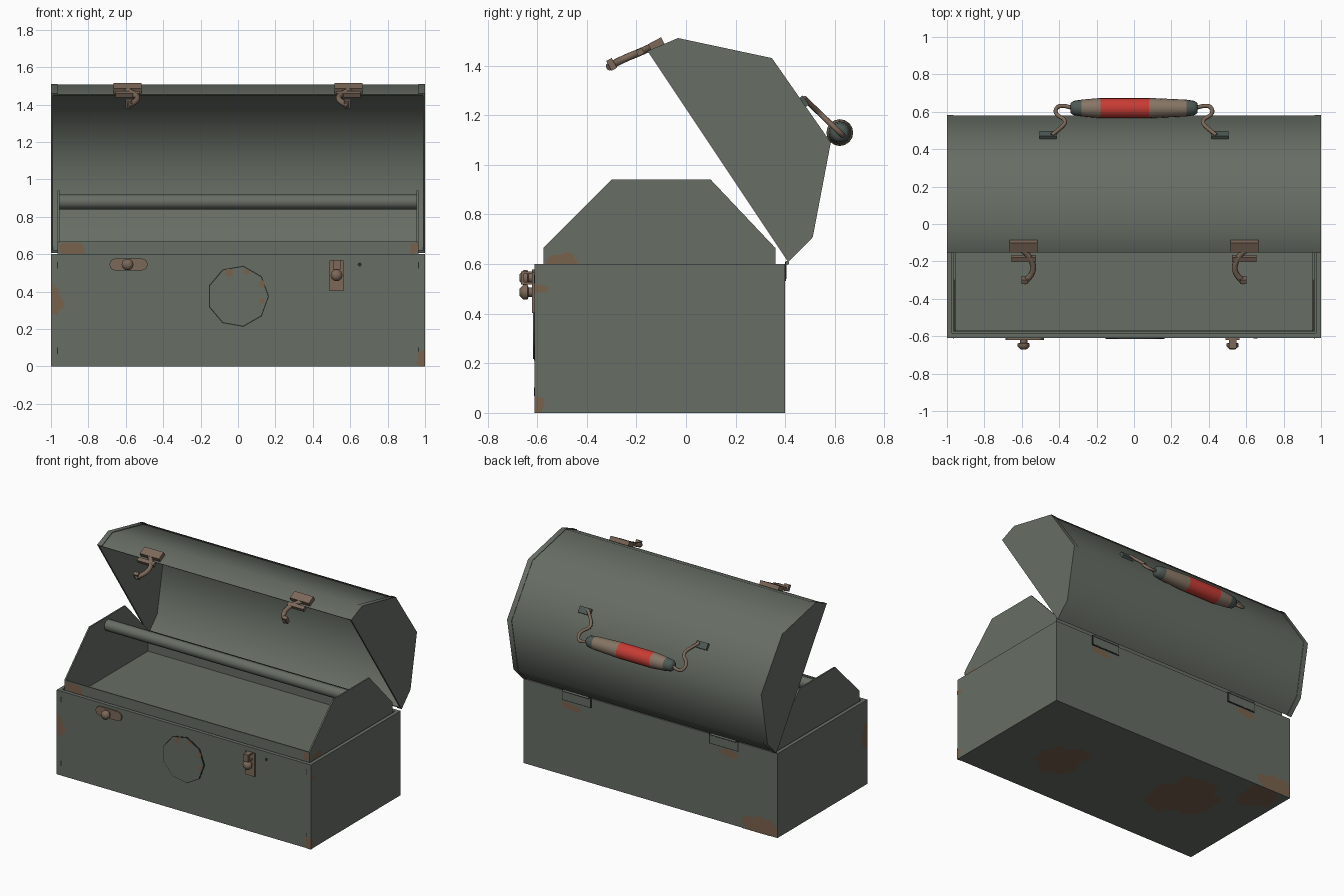
import bpy, bmesh, math, random
from mathutils import Vector, Matrix

random.seed(4)
if "Cube" in bpy.data.objects:
    bpy.data.objects.remove(bpy.data.objects["Cube"])


def material(name, rgb):
    m = bpy.data.materials.new(name)
    m.use_nodes = True
    m.diffuse_color = (*rgb, 1)
    m.node_tree.nodes["Principled BSDF"].inputs["Base Color"].default_value = (*rgb, 1)
    return m


GREEN = material("grey green paint", (0.135, 0.153, 0.128))
RUST = material("rust", (0.19, 0.122, 0.073))
METAL = material("brown metal", (0.2, 0.14, 0.1))
RED = material("red grip", (0.57, 0.045, 0.035))
TAN = material("tan grip", (0.24, 0.18, 0.13))
TEAL = material("dark teal cap", (0.075, 0.1, 0.09))
DARK = material("dark seam", (0.02, 0.024, 0.02))


def finish(name, bm, *mats, smooth=None, recalc=True):
    if recalc:
        bmesh.ops.recalc_face_normals(bm, faces=bm.faces)
    mesh = bpy.data.meshes.new(name)
    bm.to_mesh(mesh)
    bm.free()
    for m in mats:
        mesh.materials.append(m)
    ob = bpy.data.objects.new(name, mesh)
    bpy.context.collection.objects.link(ob)
    if smooth:
        bpy.ops.object.select_all(action='DESELECT')
        ob.select_set(True)
        bpy.context.view_layer.objects.active = ob
        bpy.ops.object.shade_smooth_by_angle(angle=math.radians(smooth))
    return ob


def box(name, centre, size, mat, tilt=0):
    bm = bmesh.new()
    place = Matrix.Translation(centre) @ Matrix.Rotation(math.radians(tilt), 4, 'X')
    bmesh.ops.create_cube(bm, size=1, matrix=place @ Matrix.Diagonal((*size, 1)))
    return finish(name, bm, mat)


def prism(name, profile, x0, x1, mat, smooth=None):
    """Extrude a (y, z) outline along x."""
    bm = bmesh.new()
    face = bm.faces.new([bm.verts.new((x0, y, z)) for y, z in profile])
    out = bmesh.ops.extrude_face_region(bm, geom=[face])["geom"]
    bmesh.ops.translate(bm, vec=(x1 - x0, 0, 0),
                        verts=[v for v in out if isinstance(v, bmesh.types.BMVert)])
    return finish(name, bm, mat, smooth=smooth)


def lathe(name, centre, axis, profile, mats, rule=None, sides=16):
    """Turn (distance, radius) pairs around an axis."""
    bm = bmesh.new()
    turn = Vector((0, 0, 1)).rotation_difference(Vector(axis)).to_matrix()
    rings = []
    for t, r in profile:
        rings.append([bm.verts.new(Vector(centre) + turn @ Vector(
            (r * math.cos(a), r * math.sin(a), t)))
            for a in [2 * math.pi * i / sides for i in range(sides)]])
    for k in range(len(rings) - 1):
        for i in range(sides):
            j = (i + 1) % sides
            f = bm.faces.new((rings[k][i], rings[k][j], rings[k + 1][j], rings[k + 1][i]))
            if rule:
                f.material_index = rule((profile[k][0] + profile[k + 1][0]) / 2)
    for ring in (rings[0], rings[-1]):
        bm.faces.new(ring)
    if rule:
        for f in bm.faces:
            if len(f.verts) > 4:
                f.material_index = rule(f.calc_center_median().x - centre[0])
    return finish(name, bm, *mats, smooth=50)


def tube(name, points, radius, mat):
    cu = bpy.data.curves.new(name, 'CURVE')
    cu.dimensions = '3D'
    cu.bevel_depth, cu.bevel_resolution, cu.resolution_u = radius, 2, 5
    cu.use_fill_caps = True
    sp = cu.splines.new('NURBS')
    sp.points.add(len(points) - 1)
    for p, co in zip(sp.points, points):
        p.co = (*co, 1)
    sp.order_u, sp.use_endpoint_u = 3, True
    cu.materials.append(mat)
    ob = bpy.data.objects.new(name, cu)
    bpy.context.collection.objects.link(ob)
    bpy.ops.object.select_all(action='DESELECT')
    ob.select_set(True)
    bpy.context.view_layer.objects.active = ob
    bpy.ops.object.convert(target='MESH')


AXES = {"front": ((1, 0, 0), (0, 0, 1)), "back": ((-1, 0, 0), (0, 0, 1)),
        "left": ((0, 1, 0), (0, 0, 1)), "right": ((0, -1, 0), (0, 0, 1)),
        "bottom": ((0, 1, 0), (1, 0, 0))}


def patch(side, centre, ru, rv, zmin=0, zmax=0.6):
    """Irregular flat rust stain, trimmed at the edges of its panel."""
    u, v = map(Vector, AXES[side])
    flat = [k for k in range(3) if u[k] == 0 and v[k] == 0][0]
    lo, hi = (-1, -0.61, zmin), (1, 0.4, zmax)
    bm, verts = bmesh.new(), []
    for i in range(18):
        a = 2 * math.pi * i / 18
        r = random.uniform(0.65, 1.1)
        p = Vector(centre) + u * ru * r * math.cos(a) + v * rv * r * math.sin(a)
        for k in range(3):
            if k != flat:
                p[k] = min(max(p[k], lo[k]), hi[k])
        verts.append(bm.verts.new(p))
    bm.faces.new(verts)
    finish("rust_patch_" + side, bm, RUST, recalc=False)


# Body with a sunken top
bm = bmesh.new()
bmesh.ops.create_cube(bm, size=1, matrix=Matrix.Translation((0, -0.105, 0.3))
                      @ Matrix.Diagonal((2, 1.01, 0.6, 1)))
top = max(bm.faces, key=lambda f: f.calc_center_median().z)
bmesh.ops.inset_region(bm, faces=[top], thickness=0.037)
inner = bmesh.ops.extrude_face_region(bm, geom=[top])["geom"]
bmesh.ops.translate(bm, vec=(0, 0, -0.08),
                    verts=[v for v in inner if isinstance(v, bmesh.types.BMVert)])
bmesh.ops.delete(bm, geom=[top], context='FACES_ONLY')
finish("body", bm, GREEN)

# Raised tray walls and the cross tube between them
wall = [(-0.575, 0.5), (-0.575, 0.665), (-0.3, 0.94), (0.1, 0.94), (0.36, 0.665), (0.36, 0.5)]
for side, s in (("left", 1), ("right", -1)):
    prism(side + "_tray_end", wall, s * 0.955, s * 0.965, GREEN)
box("front_tray_lip", (0, -0.571, 0.585), (1.91, 0.008, 0.165), GREEN)
box("back_tray_lip", (0, 0.356, 0.585), (1.91, 0.008, 0.165), GREEN)
lathe("cross_tube", (0, -0.1, 0.88), (1, 0, 0), [(-0.955, 0.04), (0.955, 0.04)], [GREEN], sides=10)

# Open lid: curved shell, end panels and overlapping end bands
outline = [(-0.152, 1.455), (-0.03, 1.507), (0.345, 1.427), (0.58, 1.09), (0.508, 0.712), (0.41, 0.612)]


def scaled(k):
    return [(0.2 + (y - 0.2) * k, 1.09 + (z - 1.09) * k) for y, z in outline]


prism("lid_shell", outline + scaled(0.985)[::-1], -0.99, 0.99, GREEN, smooth=60)
for side, s in (("left", 1), ("right", -1)):
    prism(side + "_lid_end", scaled(1.005), s * 0.988, s, GREEN)
    prism(side + "_lid_band", scaled(1.01) + outline[::-1], s * 0.965, s, GREEN, smooth=60)

# Carrying handle
grip = [(-0.34, 0.025), (-0.325, 0.038), (-0.28, 0.045), (-0.18, 0.054), (0.08, 0.054),
        (0.28, 0.045), (0.325, 0.038), (0.34, 0.025)]
lathe("handle_grip", (0, 0.62, 1.13), (1, 0, 0), grip, [TEAL, TAN, RED],
      lambda t: 0 if abs(t) > 0.28 else 2 if -0.18 < t < 0.08 else 1)
for side, s in (("left", 1), ("right", -1)):
    path = [(0.33, 0.62), (0.4, 0.645), (0.43, 0.59), (0.35, 0.55), (0.42, 0.49), (0.44, 0.475)]
    tube(side + "_handle_rod", [(s * x, y, 1.13 + (0.62 - y) * 0.96) for x, y in path], 0.011, METAL)
    box(side + "_handle_bracket", (s * 0.46, 0.475, 1.255), (0.09, 0.045, 0.02), TEAL, -55)

    # Lid latches
    box(side + "_latch_mount", (s * 0.59, -0.12, 1.487), (0.15, 0.06, 0.03), METAL, 28)
    arm = [(0.62, -0.12, 1.485), (0.55, -0.17, 1.46), (0.53, -0.27, 1.42), (0.59, -0.31, 1.395)]
    tube(side + "_latch_arm", [(s * x, y, z) for x, y, z in arm], 0.016, METAL)
    box(side + "_latch_bar", (s * 0.59, -0.185, 1.455), (0.13, 0.028, 0.025), METAL, 28)
    box(side + "_latch_hook", (s * 0.585, -0.3, 1.405), (0.035, 0.025, 0.045), METAL, 28)

    # Back hinges
    box(side + "_hinge_outline", (s * 0.58, 0.401, 0.57), (0.23, 0.004, 0.075), DARK)
    box(side + "_hinge_plate", (s * 0.58, 0.403, 0.57), (0.215, 0.004, 0.062), GREEN)
    lathe(side + "_hinge_pin", (s * 0.58, 0.408, 0.605), (1, 0, 0),
          [(-0.1, 0.008), (0.1, 0.008)], [GREEN], sides=8)
    patch("back", (s * 0.62, 0.404, 0.5), 0.09, 0.03)

    # Small seam marks on the front corners
    for z in (0.085, 0.54):
        box(side + "_seam_mark", (s * 0.965, -0.61, z), (0.006, 0.004, 0.035), DARK)

# Catches on the front
stud = [(0, 0.02), (0.02, 0.02), (0.024, 0.032), (0.04, 0.032), (0.056, 0.015)]
box("right_catch_plate", (-0.585, -0.613, 0.545), (0.14, 0.014, 0.066), METAL)
for x in (-0.655, -0.515):
    lathe("right_catch_end", (x, -0.606, 0.545), (0, -1, 0), [(0, 0.033), (0.014, 0.033)], [METAL], sides=8)
lathe("right_catch_stud", (-0.59, -0.615, 0.545), (0, -1, 0), stud, [METAL], sides=10)
box("left_catch_plate", (0.527, -0.613, 0.485), (0.075, 0.014, 0.165), METAL)
lathe("left_catch_stud", (0.527, -0.615, 0.487), (0, -1, 0), stud, [METAL], sides=10)
for z in (0.523, 0.565):
    box("left_catch_loop", (0.527, -0.64, z), (0.04, 0.05, 0.01), METAL)
box("left_catch_loop_bar", (0.527, -0.66, 0.544), (0.04, 0.012, 0.05), METAL)
lathe("rivet_hole", (0.65, -0.609, 0.545), (0, -1, 0), [(0, 0.011), (0.003, 0.011)], [DARK], sides=8)

# Nine-sided front plate with a dark rim
lathe("front_plate_rim", (0, -0.607, 0.375), (0, -1, 0), [(0, 0.166), (0.006, 0.166)], [DARK], sides=9)
lathe("front_plate", (0, -0.607, 0.375), (0, -1, 0), [(0, 0.16), (0.009, 0.16)], [GREEN], sides=9)

# Rust stains
for spot in ((-0.05, 0.5, 0.025), (0.045, 0.505, 0.02), (0.13, 0.44, 0.018), (0.13, 0.35, 0.018)):
    patch("front", (spot[0], -0.618, spot[1]), spot[2], spot[2])
patch("front", (-0.99, -0.613, 0.35), 0.06, 0.1)
patch("front", (0.99, -0.613, 0.04), 0.04, 0.06)
patch("front", (-0.88, -0.578, 0.63), 0.08, 0.05, 0.6, 0.66)
patch("front", (0.94, -0.578, 0.64), 0.025, 0.05, 0.6, 0.66)
patch("right", (-1.003, -0.6, 0.35), 0.06, 0.1)
patch("left", (1.003, -0.6, 0.5), 0.05, 0.02)
patch("left", (1.003, -0.6, 0.03), 0.035, 0.04)
patch("left", (0.968, -0.5, 0.61), 0.07, 0.04, 0.6, 0.66)
patch("back", (-0.88, 0.403, 0.04), 0.17, 0.08)
for x, y, r in ((0.47, -0.19, 0.2), (-0.45, -0.03, 0.25), (-0.83, 0.3, 0.16)):
    patch("bottom", (x, y, -0.002), r, r)
